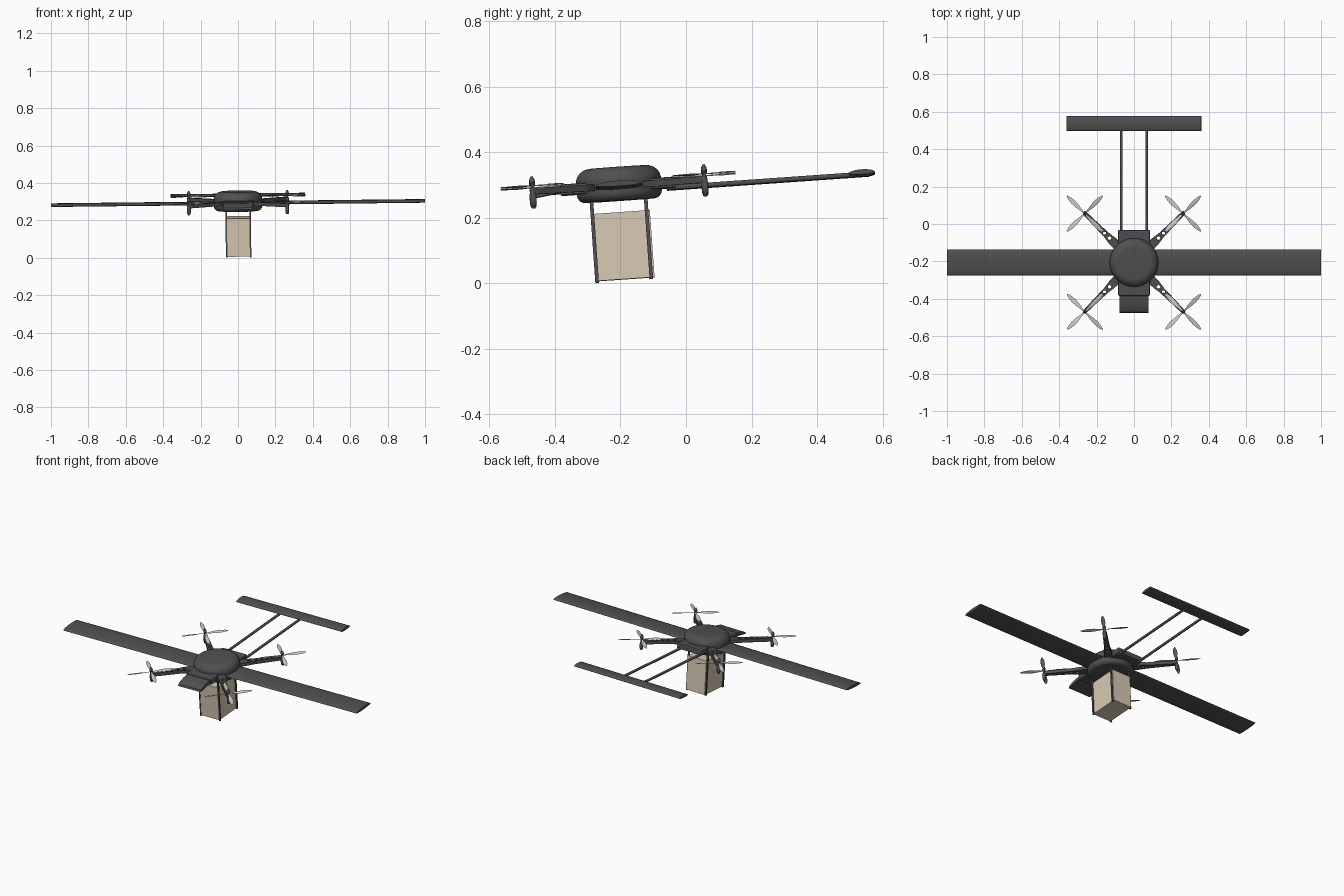
import bpy, bmesh
from math import sin, cos, pi, radians
from mathutils import Matrix, Vector

if "Cube" in bpy.data.objects:
    bpy.data.objects.remove(bpy.data.objects["Cube"])

# The whole aircraft is modelled level, then pitched and rolled slightly in flight
POSE = (Matrix.Translation((0, -0.2, 0.3)) @ Matrix.Rotation(radians(-0.66), 4, 'Y')
        @ Matrix.Rotation(radians(4), 4, 'X'))


def material(name, rgb):
    m = bpy.data.materials.new(name)
    m.diffuse_color = (*rgb, 1)
    m.use_nodes = True
    m.node_tree.nodes["Principled BSDF"].inputs["Base Color"].default_value = m.diffuse_color
    return m


DARK = material("dark_shell", (0.08, 0.08, 0.08))
CARD = material("cardboard", (0.68, 0.59, 0.45))
PALE = material("pale_blade", (0.6, 0.6, 0.6))


def finish(name, bm, mat=DARK, smooth=True, place=Matrix()):
    bmesh.ops.recalc_face_normals(bm, faces=bm.faces)
    me = bpy.data.meshes.new(name)
    bm.to_mesh(me)
    bm.free()
    me.materials.append(mat)
    ob = bpy.data.objects.new(name, me)
    bpy.context.collection.objects.link(ob)
    ob.matrix_world = POSE @ place
    if smooth:
        bpy.ops.object.select_all(action='DESELECT')
        ob.select_set(True)
        bpy.context.view_layer.objects.active = ob
        bpy.ops.object.shade_smooth_by_angle(angle=radians(35))
    return ob


def box(name, centre, size, mat=DARK, bevel=0.0):
    bm = bmesh.new()
    bmesh.ops.create_cube(bm, size=1, matrix=Matrix.Translation(centre) @ Matrix.Diagonal((*size, 1)))
    if bevel:
        bmesh.ops.bevel(bm, geom=bm.edges[:], offset=bevel, segments=2, affect='EDGES', profile=0.5)
    return finish(name, bm, mat, False)


def lathe(name, profile, place=Matrix(), n=48):
    # profile is (radius, z) from bottom to top
    bm = bmesh.new()
    rings = [[bm.verts.new((r * cos(2 * pi * i / n), r * sin(2 * pi * i / n), z))
              for i in range(n)] for r, z in profile]
    for a, b in zip(rings, rings[1:]):
        for i in range(n):
            j = (i + 1) % n
            bm.faces.new((a[i], a[j], b[j], b[i]))
    bm.faces.new(rings[0])
    bm.faces.new(rings[-1])
    return finish(name, bm, place=place)


def span(name, section, half):
    # extrude a (y, z) section along x, symmetric about the middle
    bm = bmesh.new()
    a = [bm.verts.new((-half, y, z)) for y, z in section]
    face = bm.faces.new(a)
    ext = bmesh.ops.extrude_face_region(bm, geom=[face])
    bmesh.ops.translate(bm, vec=(2 * half, 0, 0),
                        verts=[v for v in ext['geom'] if isinstance(v, bmesh.types.BMVert)])
    return finish(name, bm)


def foil(y, z, chord, up, down, n=10):
    # arched upper surface with a shallower belly
    top = [(y - chord / 2 * cos(pi * i / n), z + up * sin(pi * i / n)) for i in range(n + 1)]
    belly = [(y + chord / 2 * cos(pi * i / n), z - down * sin(pi * i / n)) for i in range(1, n)]
    return top + belly


# Main body: rounded disc
quarter = [i * pi / 16 for i in range(9)]
body = [(0.105 + 0.025 * sin(a), -0.022 - 0.026 * cos(a)) for a in quarter]
body += [(0.085 + 0.045 * cos(a), 0.013 + 0.042 * sin(a)) for a in quarter]
lathe("body", body, Matrix.Translation((0, -0.005, 0)), 64)

# Central frame plate, its end caps and the nose flap
box("frame_plate", (0, -0.008, -0.004), (0.17, 0.353, 0.034), bevel=0.006)
span("nose_flap", [(-0.277, -0.024), (-0.272, -0.014), (-0.25, -0.003), (-0.22, 0.004),
                   (-0.18, 0.007), (-0.18, -0.012), (-0.23, -0.018)], 0.077)

# Wing, tail plane and twin booms
span("wing", foil(-0.006, -0.009, 0.14, 0.011, 0.006), 1.0)
span("tail_plane", foil(0.737, -0.018, 0.08, 0.010, 0.006), 0.36)
for side, s in (("left", -1), ("right", 1)):
    lathe(side + "_boom", [(0.0075, 0), (0.0075, 0.62)],
          Matrix.Translation((s * 0.068, 0.14, -0.02)) @ Matrix.Rotation(-pi / 2, 4, 'X'), 16)


def arm(name, place):
    # tapered plate with lightening holes, lying along +x
    cu = bpy.data.curves.new(name, 'CURVE')
    cu.dimensions, cu.fill_mode, cu.extrude = '2D', 'BOTH', 0.010
    loops = [[(0.09, -0.026), (0.17, -0.022), (0.21, -0.016), (0.36, -0.011), (0.378, -0.006),
              (0.378, 0.006), (0.36, 0.011), (0.21, 0.016), (0.17, 0.022), (0.09, 0.026)]]
    for x, r in ((0.185, 0.010), (0.222, 0.0085), (0.255, 0.0075), (0.285, 0.0065), (0.312, 0.006)):
        loops.append([(x + r * cos(pi * i / 8), r * sin(pi * i / 8)) for i in range(16)])
    for pts in loops:
        sp = cu.splines.new('POLY')
        sp.points.add(len(pts) - 1)
        sp.use_cyclic_u = True
        for p, (x, y) in zip(sp.points, pts):
            p.co = (x, y, 0, 1)
    tmp = bpy.data.objects.new(name + "_curve", cu)
    bpy.context.collection.objects.link(tmp)
    bpy.context.view_layer.update()
    me = bpy.data.meshes.new_from_object(tmp.evaluated_get(bpy.context.evaluated_depsgraph_get()))
    bm = bmesh.new()
    bm.from_mesh(me)
    bpy.data.objects.remove(tmp)
    bmesh.ops.remove_doubles(bm, verts=bm.verts, dist=1e-5)
    finish(name, bm, DARK, False, place)


def propeller(name, place):
    # four slim twisted blades
    bm = bmesh.new()
    outline = [(0.006, 0.004), (0.03, 0.006), (0.06, 0.011), (0.09, 0.012), (0.115, 0.009), (0.134, 0.003)]
    for k in range(4):
        turn = Matrix.Rotation(k * pi / 2, 4, 'Z')
        rows = []
        for r, w in outline:
            twist = radians(18 - 80 * r)
            ring = []
            for u, v in ((-1, 0), (0, 0.0015), (1, 0), (0, -0.0015)):
                y, z = u * w, v
                ring.append(bm.verts.new(turn @ Vector((r, y * cos(twist) - z * sin(twist),
                                                        y * sin(twist) + z * cos(twist)))))
            rows.append(ring)
        for a, b in zip(rows, rows[1:]):
            for i in range(4):
                j = (i + 1) % 4
                bm.faces.new((a[i], a[j], b[j], b[i]))
        bm.faces.new(rows[0])
        bm.faces.new(rows[-1])
    finish(name, bm, PALE, True, place)


# Four rotors: arm, motor spindle and propeller
motor = [(0.004, -0.051), (0.008, -0.047), (0.0105, -0.035), (0.0105, -0.015), (0.008, -0.006),
         (0.006, 0.006), (0.006, 0.017), (0.0095, 0.022), (0.0085, 0.032), (0.003, 0.042)]
for k, label in enumerate(("rear_right", "rear_left", "front_left", "front_right")):
    a = pi / 4 + k * pi / 2
    turn = Matrix.Translation((0, -0.006, 0)) @ Matrix.Rotation(a, 4, 'Z')
    arm(label + "_arm", turn @ Matrix.Translation((0, 0, -0.004)))
    lathe(label + "_motor", motor, turn @ Matrix.Translation((0.372, 0, 0)), 20)
    propeller(label + "_propeller", turn @ Matrix.Translation((0.372, 0, 0.013)))

# Parcel held between four legs
box("parcel", (0, -0.006, -0.186), (0.125, 0.18, 0.205), CARD)
for side, s in (("left", -1), ("right", 1)):
    for end, y in (("front", -0.092), ("rear", 0.074)):
        box(f"{end}_{side}_leg", (s * 0.064, y, -0.164), (0.008, 0.011, 0.258))
